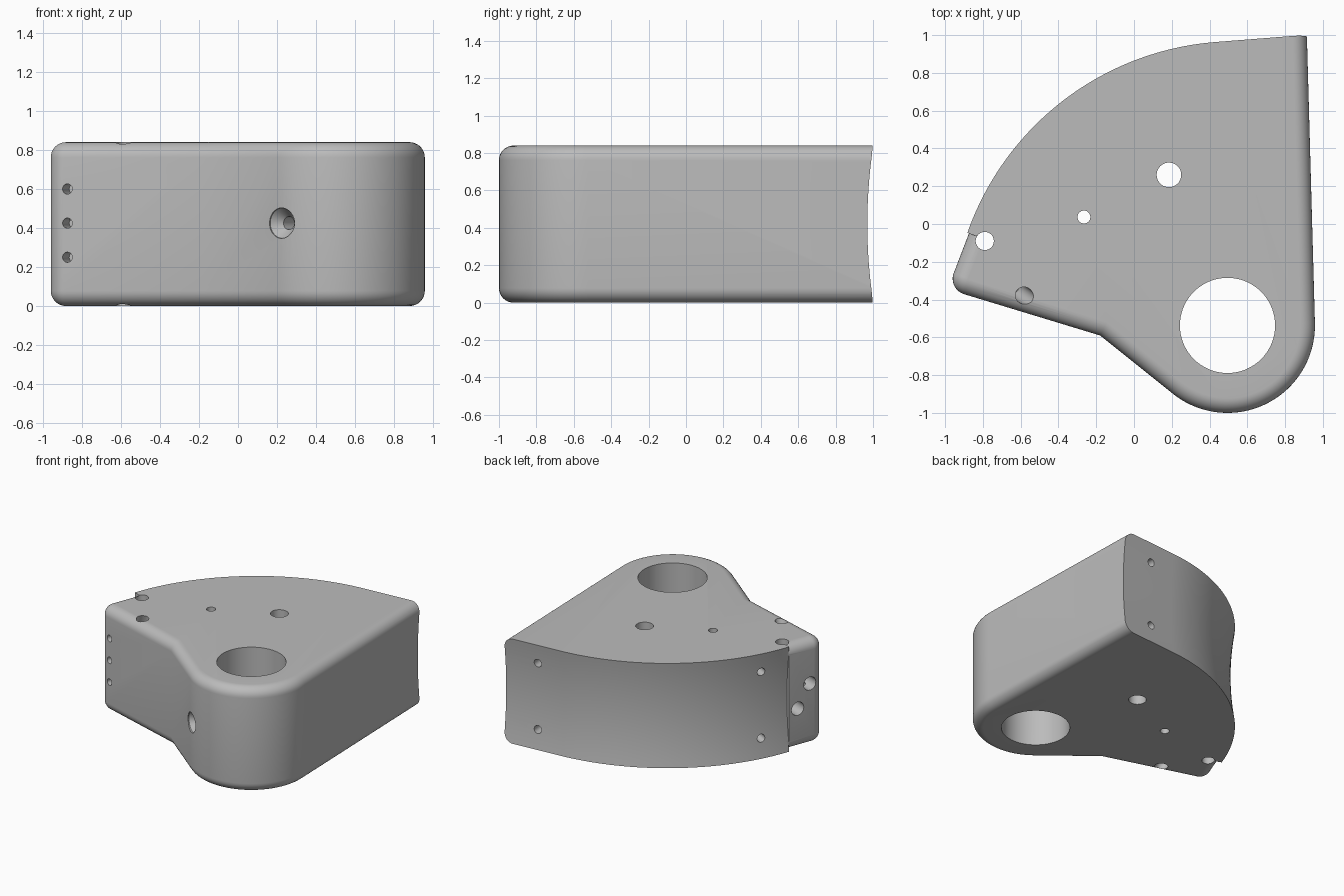
import bpy, bmesh, math
from mathutils import Vector

if "Cube" in bpy.data.objects:
    bpy.data.objects.remove(bpy.data.objects["Cube"], do_unlink=True)

HEIGHT = 0.84
MID = HEIGHT / 2
FILLET = 0.078
BORE = Vector((0.495, -0.537))       # pivot bore centre
SWEEP = Vector((0.55, -0.55))        # centre of the curved outer wall
RADIUS = 1.518
LEDGE = Vector((-0.874, -0.05))      # inner corner of the small step
LEDGE_ANGLE = math.degrees(math.atan2(LEDGE.y - SWEEP.y, LEDGE.x - SWEEP.x))
TANGENT = 94.5                       # where the outer wall turns straight

grey = bpy.data.materials.new("satin_grey")
grey.use_nodes = True
grey.diffuse_color = (0.5, 0.5, 0.5, 1)
grey.node_tree.nodes["Principled BSDF"].inputs["Base Color"].default_value = (0.5, 0.5, 0.5, 1)


def polar(center, radius, degrees):
    a = math.radians(degrees)
    return center + radius * Vector((math.cos(a), math.sin(a)))


def arc(center, radius, start, end, steps):
    return [polar(center, radius, start + (end - start) * i / steps) for i in range(steps + 1)]


def loft(name, rings, closed_ends=True):
    """Skin a list of equal closed rings and cap both ends."""
    bm = bmesh.new()
    loops = [[bm.verts.new(p) for p in ring] for ring in rings]
    n = len(loops[0])
    for a, b in zip(loops, loops[1:]):
        for i in range(n):
            j = (i + 1) % n
            bm.faces.new((a[i], a[j], b[j], b[i]))
    bm.faces.new(loops[0])
    bm.faces.new(loops[-1])
    bmesh.ops.recalc_face_normals(bm, faces=bm.faces)
    mesh = bpy.data.meshes.new(name)
    bm.to_mesh(mesh)
    bm.free()
    mesh.materials.append(grey)
    obj = bpy.data.objects.new(name, mesh)
    bpy.context.collection.objects.link(obj)
    return obj


def inset(points, weights, amount):
    """Move each outline edge inward by its weight times the amount."""
    normals = []
    for p, q in zip(points, points[1:] + points[:1]):
        d = (q - p).normalized()
        normals.append(Vector((-d.y, d.x)))
    result = []
    for i, p in enumerate(points):
        a, b = normals[i - 1], normals[i]
        da, db = weights[i - 1] * amount, weights[i] * amount
        det = a.x * b.y - a.y * b.x
        result.append(p + Vector((db * a.y - da * b.y, da * b.x - db * a.x)) / det)
    return result


def cut(target, cutter):
    cutter.hide_render = True
    mod = target.modifiers.new(cutter.name, "BOOLEAN")
    mod.operation = "DIFFERENCE"
    mod.solver = "EXACT"
    mod.object = cutter
    bpy.context.view_layer.objects.active = target
    bpy.ops.object.modifier_apply(modifier=mod.name)
    bpy.data.objects.remove(cutter, do_unlink=True)


def drill(name, start, direction, stations, sides=40):
    """Round cutter along a direction; stations are (distance, radius)."""
    axis = Vector(direction).normalized()
    side = axis.orthogonal().normalized()
    up = axis.cross(side)
    rings = []
    for dist, r in stations:
        c = Vector(start) + axis * dist
        rings.append([c + r * (side * math.cos(t) + up * math.sin(t))
                      for t in (math.tau * i / sides for i in range(sides))])
    cut(body, loft(name, rings))


# Body outline, clockwise from the back end of the straight right wall
outer = arc(SWEEP, RADIUS + 0.15, LEDGE_ANGLE, TANGENT, 12)
along = polar(Vector((0, 0)), 1, TANGENT - 90)
back_end = outer[-1] + along * ((0.911 - outer[-1].x) / along.x)
filleted = (arc(BORE, 0.463, 1.6, -128, 40) + [Vector((-0.18, -0.59))]
            + arc(Vector((-0.875, -0.29)), 0.085, 253.3, 159, 12))
outline = [back_end] + filleted + [LEDGE] + outer
weights = [1] * (1 + len(filleted)) + [0] * (1 + len(outer))

# Rounded top and bottom edges
rim = []
for i in range(9):
    t = math.radians(90 * i / 8)
    rim.append((FILLET * (1 - math.sin(t)), FILLET * (1 - math.cos(t))))
levels = rim + [(d, HEIGHT - z) for d, z in reversed(rim)]
body = loft("body", [[(p.x, p.y, z) for p in inset(outline, weights, d)] for d, z in levels])

# Curved outer wall, slightly hollow in height
path = [(p, (p - SWEEP).normalized()) for p in arc(SWEEP, RADIUS, LEDGE_ANGLE + 0.1, TANGENT, 64)]
last, normal = path[-1]
path.append((last + along * 0.9, normal))
rings = []
for p, n in path:
    ring = []
    for i in range(21):
        z = -0.05 + (HEIGHT + 0.1) * i / 20
        q = p - n * 0.032 * (1 - ((z - MID) / MID) ** 2)
        ring.append((q.x, q.y, z))
    far = p + n * 0.5
    ring += [(far.x, far.y, HEIGHT + 0.05), (far.x, far.y, -0.05)]
    rings.append(ring)
cut(body, loft("outer_wall_cutter", rings))

# Vertical through holes
for x, y, r in [(BORE.x, BORE.y, 0.252), (0.185, 0.26, 0.065),
                (-0.265, 0.037, 0.034), (-0.79, -0.09, 0.048)]:
    drill("through_hole", (x, y, -0.1), (0, 0, 1), [(0, r), (HEIGHT + 0.2, r)], 72)

# Slanted blind holes in the top and bottom
for z, s in [(HEIGHT, -1), (0, 1)]:
    drill("slanted_hole", (-0.58, -0.38, z), (-0.35, 0.25, s), [(-0.1, 0.045), (0.22, 0.045)])

# Row of three pin holes in the front left face
front = polar(Vector((0, 0)), 1, 73.3)
for z in (0.25, 0.425, 0.6):
    drill("pin_hole", (-0.875, -0.38, z), (front.x, front.y, 0), [(-0.1, 0.026), (0.12, 0.026)])

# Countersunk screw hole leading into the bore
p, d = polar(BORE, 0.463, 234), polar(Vector((0, 0)), 1, 54)
drill("countersunk_hole", (p.x, p.y, 0.425), (d.x, d.y, 0),
      [(-0.1, 0.078), (0.01, 0.078), (0.065, 0.034), (0.3, 0.034)])

# Two holes in the small end face
end = polar(Vector((0, 0)), 1, -21)
for x, y, z in [(-0.936, -0.227, 0.494), (-0.9, -0.127, 0.32)]:
    drill("end_hole", (x, y, z), (end.x, end.y, 0), [(-0.1, 0.053), (0.3, 0.053)])

# Four mounting holes in the curved outer wall
for point, angle in [(Vector((0.64, 0.98)), TANGENT), (polar(SWEEP, RADIUS, 152), 152)]:
    n = polar(Vector((0, 0)), 1, angle)
    for z in (0.155, 0.687):
        drill("mounting_hole", (point.x, point.y, z), (-n.x, -n.y, 0), [(-0.1, 0.031), (0.16, 0.031)])

# Smooth shading with crisp edges
bpy.ops.object.select_all(action="DESELECT")
body.select_set(True)
bpy.context.view_layer.objects.active = body
bpy.ops.object.shade_smooth_by_angle(angle=math.radians(25))
